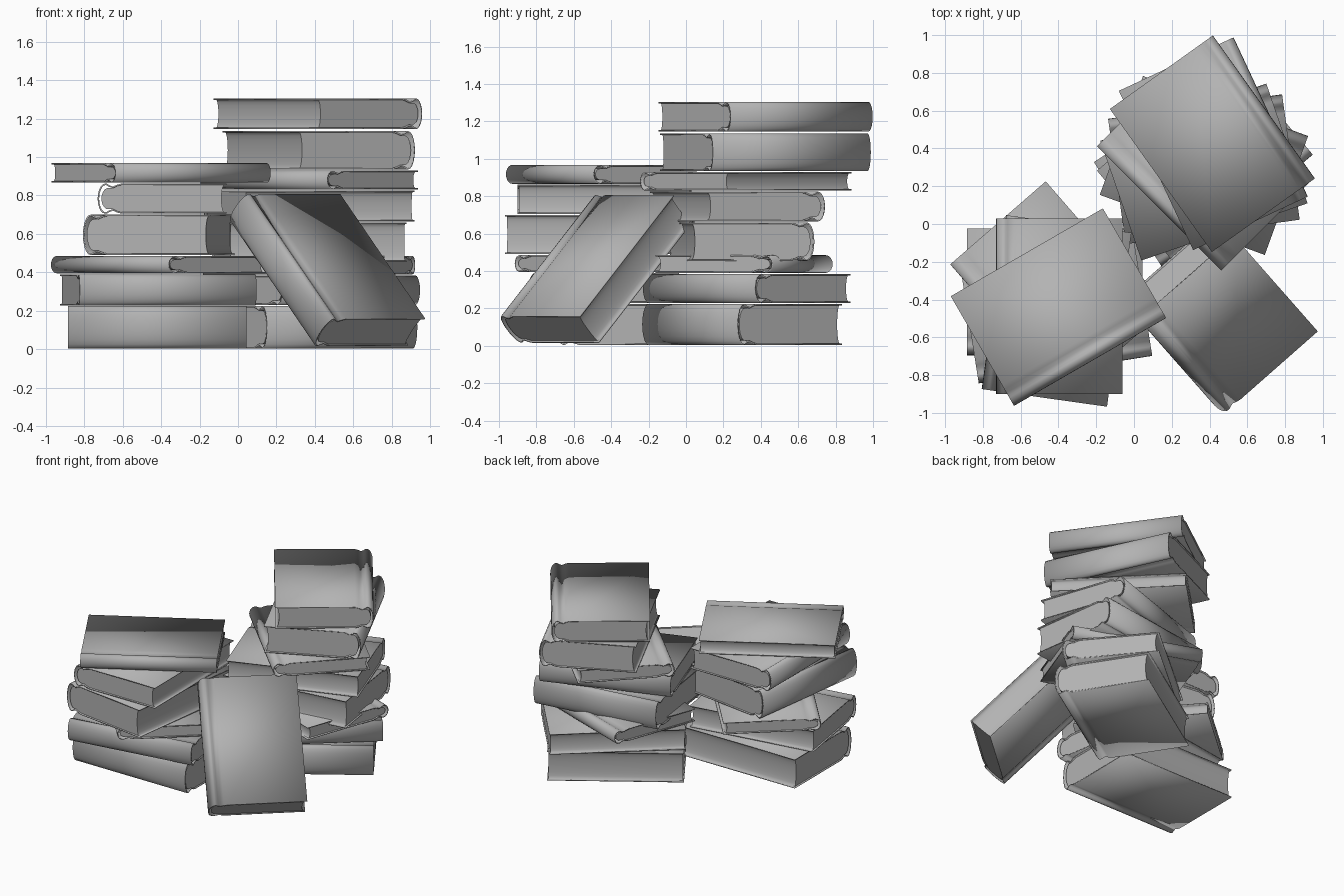
import bpy, bmesh, math
from mathutils import Matrix, Vector

cube = bpy.data.objects.get("Cube")
if cube:
    bpy.data.objects.remove(cube, do_unlink=True)

WIDTH, LENGTH, BOARD = 0.67, 0.93, 0.008

gray = bpy.data.materials.new("plain_gray")
gray.use_nodes = True
gray.diffuse_color = (0.45, 0.45, 0.45, 1)
gray.node_tree.nodes["Principled BSDF"].inputs["Base Color"].default_value = (0.45, 0.45, 0.45, 1)


def make_object(name, bm, matrix):
    mesh = bpy.data.meshes.new(name)
    bm.to_mesh(mesh)
    bm.free()
    mesh.materials.append(gray)
    obj = bpy.data.objects.new(name, mesh)
    bpy.context.collection.objects.link(obj)
    obj.matrix_world = matrix
    bpy.ops.object.select_all(action='DESELECT')
    obj.select_set(True)
    bpy.context.view_layer.objects.active = obj
    bpy.ops.object.shade_smooth_by_angle(angle=math.radians(40))
    return obj


def arc(x, depth, half, steps=10):
    """Shallow curve from top to bottom, bulging by depth along x."""
    angles = [math.pi * (0.5 - i / steps) for i in range(steps + 1)]
    return [(x + depth * math.cos(a), half * math.sin(a)) for a in angles]


def book(name, thickness, matrix):
    """One hardback; the spine faces local +x, the length runs along y."""
    half, edge = thickness / 2, WIDTH / 2
    dip = min(0.016, half * 0.25)

    # Cover: board, hinge groove, rounded spine, mirrored below
    top = [(-edge, half), (edge - 0.125, half), (edge - 0.10, half - dip * 0.4),
           (edge - 0.08, half - dip), (edge - 0.062, half - dip * 0.6), (edge - 0.05, half - dip * 0.1)]
    profile = top + arc(edge - 0.04, 0.04, half) + [(x, -z) for x, z in reversed(top)]
    bm = bmesh.new()
    rows = [[bm.verts.new((x, y, z)) for x, z in profile] for y in (-LENGTH / 2, LENGTH / 2)]
    for i in range(len(profile) - 1):
        bm.faces.new((rows[0][i], rows[0][i + 1], rows[1][i + 1], rows[1][i]))
    cover = make_object(name + "_cover", bm, matrix)
    solid = cover.modifiers.new("board_thickness", 'SOLIDIFY')
    solid.thickness, solid.offset = BOARD, -1

    # Pages: slightly hollow fore edge, rounded back, nearly flush with the cover
    inner = half - BOARD * 0.9
    waist = inner - dip
    outline = arc(-edge + 0.01, 0.016, inner)
    outline += [(edge - 0.11, -inner), (edge - 0.08, -waist)]
    outline += list(reversed(arc(edge - 0.055, 0.035, waist)))
    outline += [(edge - 0.08, waist), (edge - 0.11, inner)]
    bm = bmesh.new()
    face = bm.faces.new([bm.verts.new((x, -LENGTH / 2 + 0.008, z)) for x, z in outline])
    grown = bmesh.ops.extrude_face_region(bm, geom=[face])["geom"]
    bmesh.ops.translate(bm, vec=(0, LENGTH - 0.016, 0),
                        verts=[g for g in grown if isinstance(g, bmesh.types.BMVert)])
    bmesh.ops.recalc_face_normals(bm, faces=bm.faces)
    make_object(name + "_pages", bm, matrix)


def stack(name, books):
    for i, (x, y, low, high, spine) in enumerate(books):
        place = Matrix.Translation((x, y, (low + high) / 2)) @ Matrix.Rotation(math.radians(spine), 4, 'Z')
        book(f"{name}_book_{i + 1}", high - low, place)


# Each book: centre x, centre y, bottom, top, direction the spine faces
stack("short_stack", [
    (-0.42, -0.36, 0.005, 0.225, -90),
    (-0.415, -0.44, 0.228, 0.39, -81),
    (-0.415, -0.345, 0.395, 0.485, 221),
    (-0.41, -0.46, 0.49, 0.70, 172),
    (-0.395, -0.435, 0.705, 0.862, 180),
    (-0.40, -0.44, 0.866, 0.968, -60),
])
stack("tall_stack", [
    (0.36, 0.30, 0.005, 0.225, -57),
    (0.375, 0.325, 0.23, 0.385, -50),
    (0.37, 0.31, 0.39, 0.485, 70),
    (0.37, 0.29, 0.455, 0.66, 98),
    (0.37, 0.275, 0.665, 0.825, 109),
    (0.37, 0.32, 0.83, 0.93, 225),
    (0.42, 0.425, 0.935, 1.135, 25),
    (0.415, 0.425, 1.145, 1.305, 35.5),
])

# Book leaning on the stacks
across = Vector((-0.75, -0.66, 0)).normalized()
down = Vector((0.45, -0.511, -0.66)).normalized()
lean = Matrix((across, down, across.cross(down))).transposed().to_4x4()
book("leaning_book", 0.20, Matrix.Translation((0.455, -0.487, 0.412)) @ lean)
